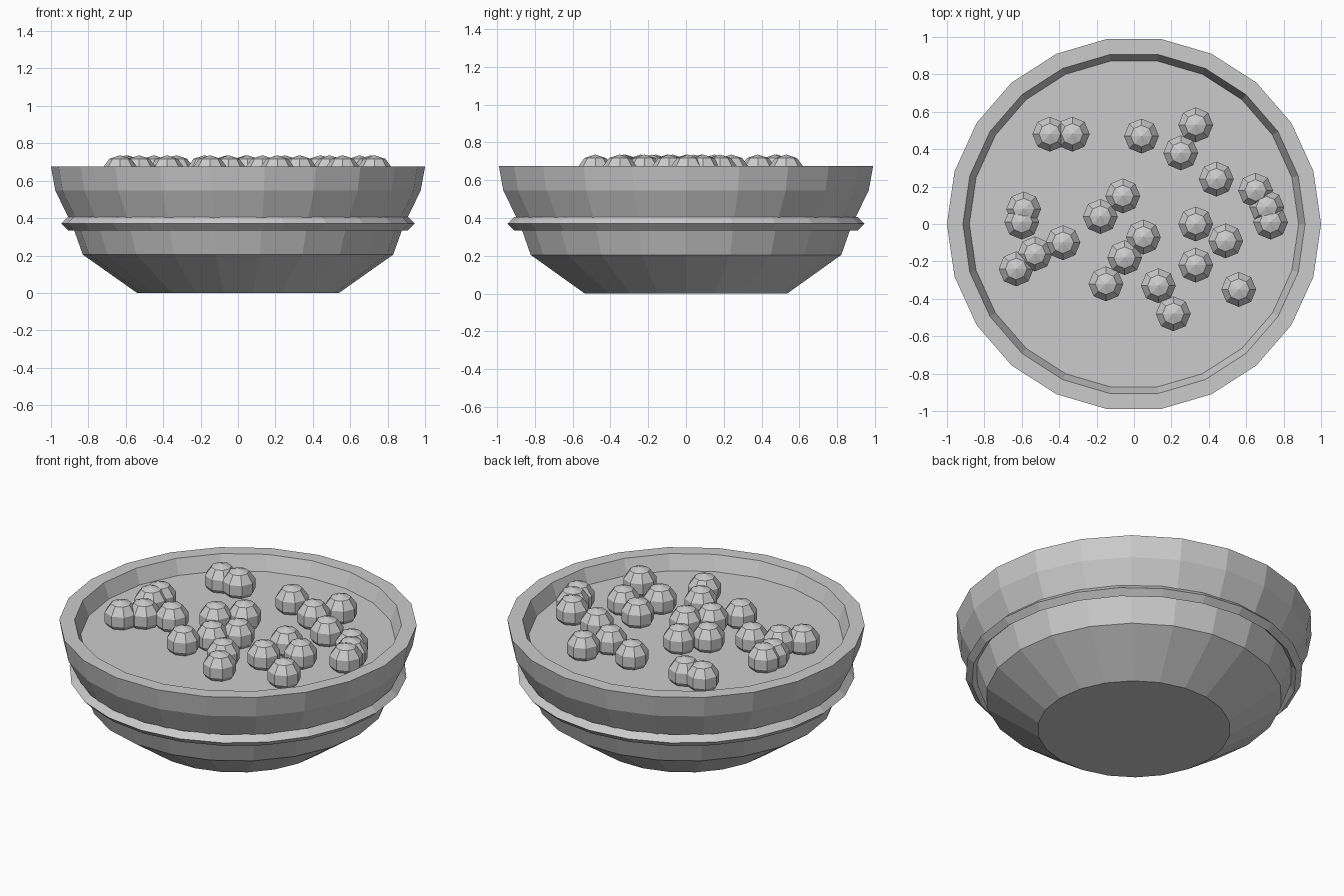
import bpy, bmesh
from math import cos, sin, tau

cube = bpy.data.objects.get("Cube")
if cube:
    bpy.data.objects.remove(cube)

# One plain material for everything
grey = bpy.data.materials.new("plain grey")
grey.use_nodes = True
tone = (0.6, 0.6, 0.6, 1)
grey.diffuse_color = tone
grey.node_tree.nodes["Principled BSDF"].inputs["Base Color"].default_value = tone


def finish(name, bm):
    bmesh.ops.recalc_face_normals(bm, faces=bm.faces)
    mesh = bpy.data.meshes.new(name)
    bm.to_mesh(mesh)
    bm.free()
    mesh.materials.append(grey)
    obj = bpy.data.objects.new(name, mesh)
    bpy.context.collection.objects.link(obj)
    return obj


def lathe(name, profile, sides, closed):
    """Turn a (radius, height) profile; open profiles get capped ends."""
    bm = bmesh.new()
    rings = [[bm.verts.new((r * cos(tau * i / sides), r * sin(tau * i / sides), z))
              for i in range(sides)] for r, z in profile]
    pairs = list(zip(rings, rings[1:]))
    if closed:
        pairs.append((rings[-1], rings[0]))
    else:
        bm.faces.new(rings[0])
        bm.faces.new(rings[-1])
    for a, b in pairs:
        for i in range(sides):
            j = (i + 1) % sides
            bm.faces.new((a[i], a[j], b[j], b[i]))
    return finish(name, bm)


# Bowl: outside wall, rim, then inside wall down to the inner floor
SIDES = 22
lathe("bowl", [(0.54, 0), (0.83, 0.205), (0.885, 0.36), (0.977, 0.547), (1, 0.675),
               (0.915, 0.675), (0.88, 0.585), (0.76, 0.25), (0.5, 0.06)], SIDES, False)

# Diamond-section band around the outside
BAND, THICK, BAND_Z = 0.91, 0.035, 0.37
lathe("band", [(BAND + THICK, BAND_Z), (BAND, BAND_Z + THICK),
               (BAND - THICK, BAND_Z), (BAND, BAND_Z - THICK)], 24, True)

# Flat liquid surface
lathe("broth", [(0.86, 0.54), (0.88, 0.585)], SIDES, False)

# Floating balls, partly sunk in the broth
spots = [(-.45, .48), (-.33, .48), (.04, .47), (.33, .53), (.25, .38),
         (.44, .24), (.65, .18), (.71, .09), (.73, .01), (-.06, .15),
         (-.18, .04), (.33, 0), (.49, -.09), (.05, -.07), (-.05, -.18),
         (-.15, -.32), (.13, -.33), (.21, -.48), (.33, -.22), (.56, -.35),
         (-.38, -.1), (-.53, -.16), (-.63, -.24), (-.59, .08), (-.6, .01)]
bm = bmesh.new()
bmesh.ops.create_uvsphere(bm, u_segments=8, v_segments=5, radius=0.098)
ball = finish("ball", bm)
ball.location = (*spots[0], 0.638)
for x, y in spots[1:]:
    twin = ball.copy()
    twin.location = (x, y, 0.638)
    bpy.context.collection.objects.link(twin)
